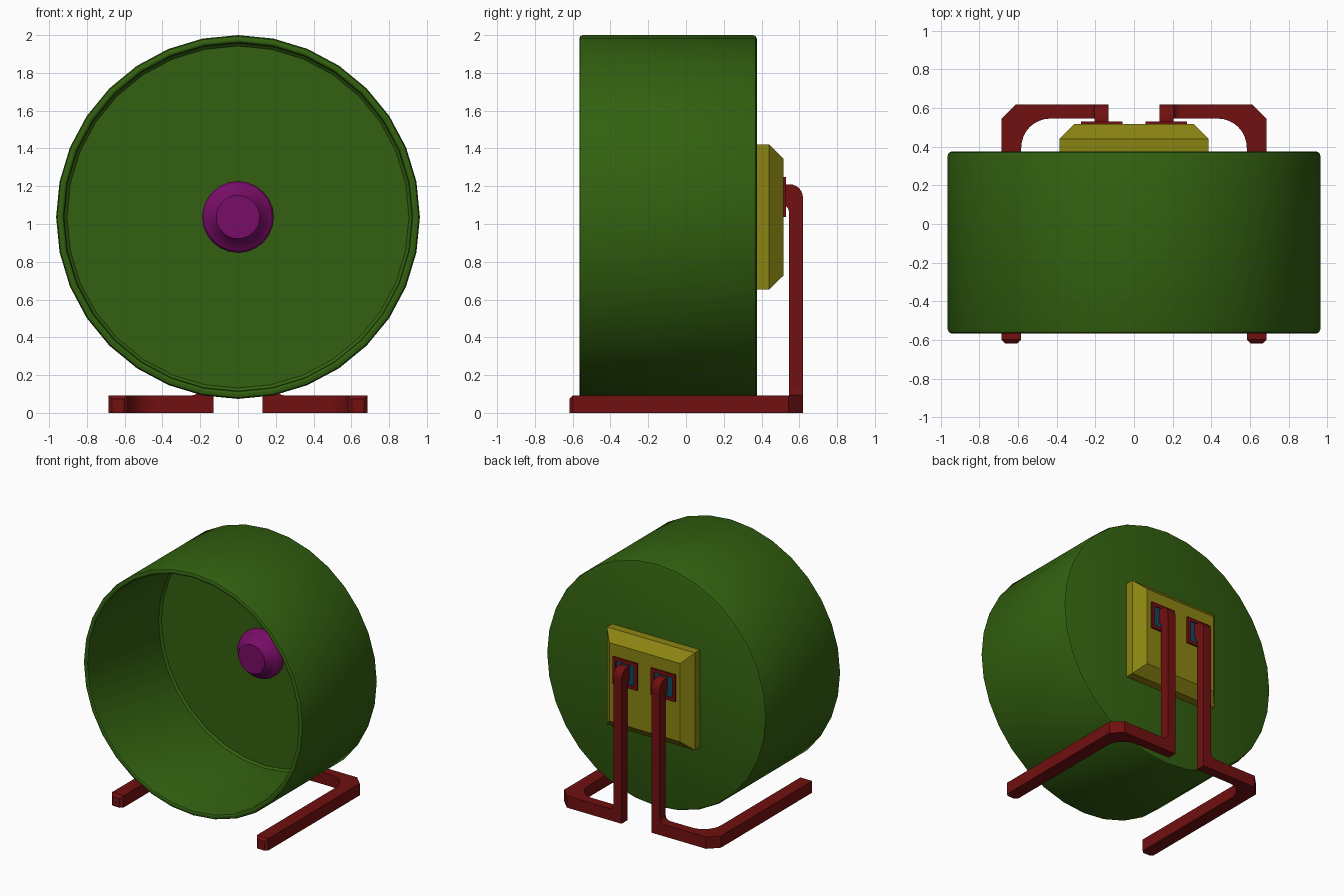
import bpy, bmesh, math
from mathutils import Vector, Matrix

cube = bpy.data.objects.get("Cube")
if cube:
    bpy.data.objects.remove(cube, do_unlink=True)

AXLE_Z = 1.037


def material(name, rgb):
    m = bpy.data.materials.new(name)
    m.use_nodes = True
    m.diffuse_color = (*rgb, 1)
    m.node_tree.nodes["Principled BSDF"].inputs["Base Color"].default_value = (*rgb, 1)
    return m


GREEN = material("dark green", (0.032, 0.118, 0.005))
YELLOW = material("olive yellow", (0.26, 0.23, 0.006))
RED = material("dark red", (0.165, 0.005, 0.005))
PURPLE = material("purple", (0.19, 0.004, 0.137))
BLUE = material("deep blue", (0.004, 0.068, 0.13))


def finish(name, bm, mat, smooth=False):
    bmesh.ops.recalc_face_normals(bm, faces=bm.faces)
    mesh = bpy.data.meshes.new(name)
    bm.to_mesh(mesh)
    bm.free()
    mesh.materials.append(mat)
    obj = bpy.data.objects.new(name, mesh)
    bpy.context.collection.objects.link(obj)
    if smooth:
        bpy.ops.object.select_all(action="DESELECT")
        obj.select_set(True)
        bpy.context.view_layer.objects.active = obj
        bpy.ops.object.shade_smooth_by_angle(angle=math.radians(25))
    return obj


def lathe(name, profile, steps, mat):
    """Spin (radius, y) points around the axle."""
    bm = bmesh.new()
    verts = [bm.verts.new((0, y, AXLE_Z + r)) for r, y in profile]
    edges = [bm.edges.new(pair) for pair in zip(verts, verts[1:])]
    bmesh.ops.spin(bm, geom=verts + edges, cent=(0, 0, AXLE_Z), axis=(0, 1, 0),
                   angle=math.tau, steps=steps)
    bmesh.ops.remove_doubles(bm, verts=bm.verts, dist=1e-4)
    return finish(name, bm, mat, smooth=True)


def prism(name, points, depth, mat, bevel_tip=None):
    """Extrude a closed outline of 3D points along the depth vector."""
    bm = bmesh.new()
    face = bm.faces.new([bm.verts.new(p) for p in points])
    made = bmesh.ops.extrude_face_region(bm, geom=[face])["geom"]
    bmesh.ops.translate(bm, vec=depth,
                        verts=[g for g in made if isinstance(g, bmesh.types.BMVert)])
    bmesh.ops.recalc_face_normals(bm, faces=bm.faces)
    if bevel_tip is not None:
        tip = [e for e in bm.edges if all(v.co.y < bevel_tip for v in e.verts)
               and min(v.co.z for v in e.verts) > -0.001
               and max(v.co.z for v in e.verts) > 0.05]
        bmesh.ops.bevel(bm, geom=tip, offset=0.02, segments=1, affect="EDGES")
    return finish(name, bm, mat)


def box(name, center, size, mat):
    bm = bmesh.new()
    bmesh.ops.create_cube(bm, size=1, matrix=Matrix.Translation(center)
                          @ Matrix.Diagonal((*size, 1)))
    return finish(name, bm, mat)


def arc(cx, cy, r, start, end, n):
    return [(cx + r * math.cos(math.radians(start + (end - start) * i / n)),
             cy + r * math.sin(math.radians(start + (end - start) * i / n)))
            for i in range(n + 1)]


# Open drum with rounded rim and closed back
lathe("drum", [(0, 0.375), (0.943, 0.375), (0.957, 0.369), (0.963, 0.355),
               (0.963, -0.545), (0.957, -0.56), (0.945, -0.565), (0.935, -0.565),
               (0.925, -0.56), (0.92, -0.545), (0.92, 0.32), (0.905, 0.335),
               (0, 0.335)], 32, GREEN)

# Axle cap inside the drum
lathe("axle_cap", [(0, 0.335), (0.17, 0.335), (0.19, 0.305), (0.19, 0.27),
                   (0.178, 0.245), (0.155, 0.23), (0.115, 0.17), (0, 0.17)], 24, PURPLE)

# Mounting block behind the drum, with a sloped border
bm = bmesh.new()
bmesh.ops.create_cube(bm, size=1, matrix=Matrix.Translation((0, 0.4075, AXLE_Z))
                      @ Matrix.Diagonal((0.77, 0.065, 0.77, 1)))
back = max(bm.faces, key=lambda f: f.calc_center_median().y)
raised = bmesh.ops.extrude_face_region(bm, geom=[back])["geom"]
bm.faces.remove(back) if back.is_valid else None
for v in (g for g in raised if isinstance(g, bmesh.types.BMVert)):
    v.co = (v.co.x * 0.805, 0.516, AXLE_Z + (v.co.z - AXLE_Z) * 0.805)
finish("mounting_block", bm, YELLOW)

# Stand: a socket, an upright and a bent foot on each side
for side, s in (("left", 1), ("right", -1)):
    mid = 0.167 * s
    socket_z = 1.143

    # Socket frame and panel
    box(side + "_socket_panel", (mid, 0.517, socket_z), (0.16, 0.008, 0.16), BLUE)
    for k in (1, -1):
        box(side + "_socket_side", (mid + k * 0.093, 0.521, socket_z),
            (0.028, 0.016, 0.214), RED)
        box(side + "_socket_end", (mid, 0.521, socket_z + k * 0.093),
            (0.158, 0.016, 0.028), RED)

    # Upright, curving into the socket at its top
    outline = [(0.545, 0), (0.619, 0)]
    outline += arc(0.549, 1.14, 0.07, 0, 90, 6)
    outline += [(0.51, 1.21), (0.51, 1.1)] + arc(0.51, 1.065, 0.035, 90, 0, 4)
    prism(side + "_upright", [(0.131 * s, y, z) for y, z in outline],
          Vector((0.072 * s, 0, 0)), RED)

    # Foot, with chamfered outer bend and rounded inner bend
    outline = [(0.131, 0.619), (0.61, 0.619), (0.686, 0.543), (0.686, -0.618),
               (0.583, -0.618)]
    outline += arc(0.433, 0.395, 0.15, 0, 90, 8) + [(0.131, 0.545)]
    prism(side + "_foot", [(x * s, y, 0) for x, y in outline],
          Vector((0, 0, 0.093)), RED, bevel_tip=-0.6)

    # Fillet between upright and foot
    outline = [(0.2, 0.09)] + arc(0.243, 0.133, 0.04, 270, 180, 4)
    prism(side + "_fillet", [(x * s, 0.545, z) for x, z in outline],
          Vector((0, 0.074, 0)), RED)
